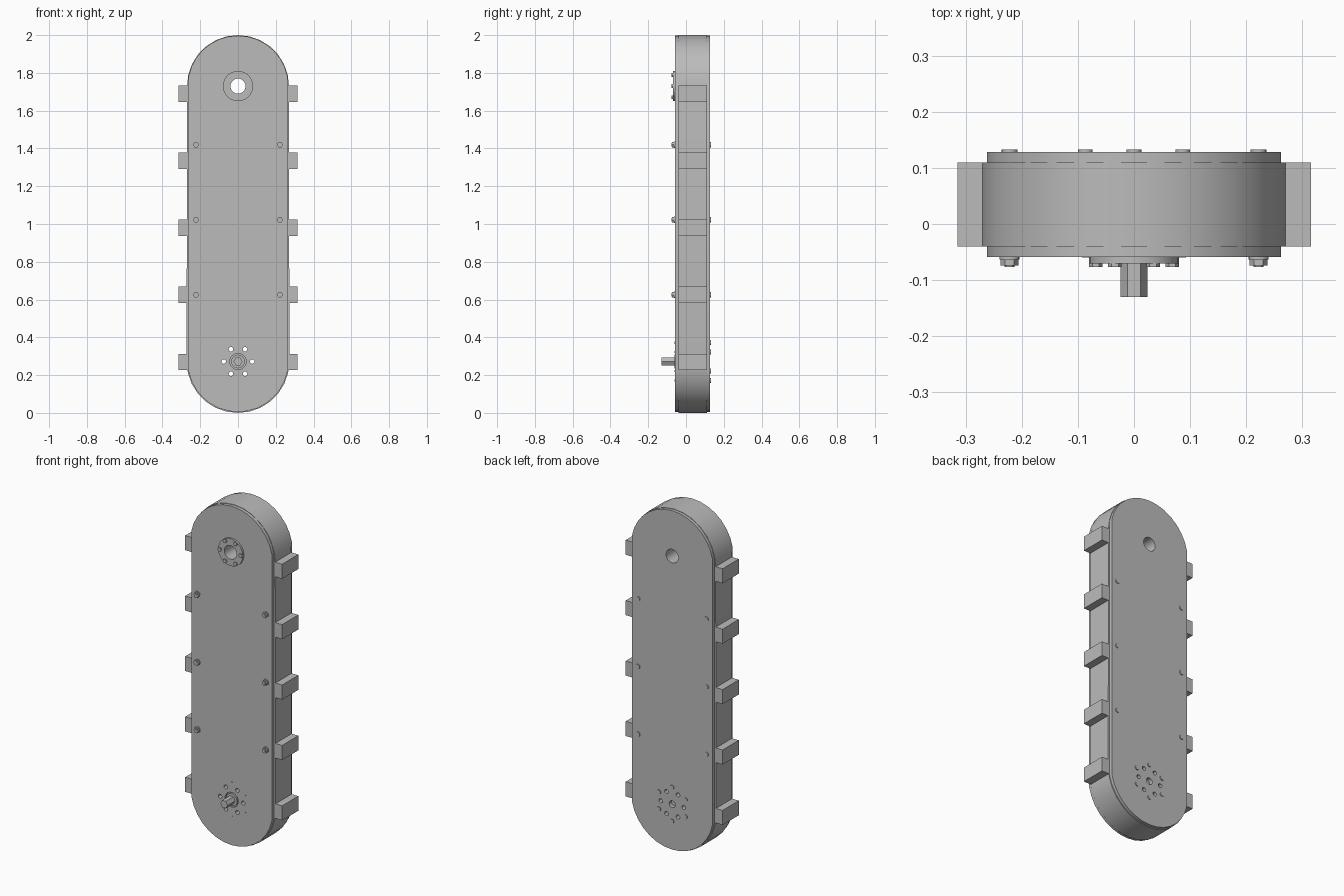
import bpy, bmesh, math

old = bpy.data.objects.get("Cube")
if old:
    bpy.data.objects.remove(old, do_unlink=True)

gray = bpy.data.materials.new("plain_gray")
gray.use_nodes = True
gray.diffuse_color = (0.5, 0.5, 0.5, 1)
gray.node_tree.nodes["Principled BSDF"].inputs["Base Color"].default_value = (0.5, 0.5, 0.5, 1)

FRONT, BACK = -0.059, 0.128          # outer faces of the two side plates
BELT_FRONT, BELT_BACK = -0.04, 0.11  # belt edges
TOP_Z, LOW_Z = 1.73, 0.272           # pulley axes


def prism(name, profiles, y0, y1):
    """Extrude closed (x, z) outlines from y0 to y1 into one object."""
    bm = bmesh.new()
    for pts in profiles:
        face = bm.faces.new([bm.verts.new((x, y0, z)) for x, z in pts])
        new = bmesh.ops.extrude_face_region(bm, geom=[face])["geom"]
        for v in new:
            if isinstance(v, bmesh.types.BMVert):
                v.co.y = y1
    bmesh.ops.recalc_face_normals(bm, faces=bm.faces)
    mesh = bpy.data.meshes.new(name)
    bm.to_mesh(mesh)
    bm.free()
    mesh.materials.append(gray)
    obj = bpy.data.objects.new(name, mesh)
    bpy.context.collection.objects.link(obj)
    return obj


def disc(x, z, r, sides=24):
    return [(x + r * math.cos(math.tau * i / sides), z + r * math.sin(math.tau * i / sides))
            for i in range(sides)]


def stadium(r_top, r_low, start=0, steps=14):
    """Long rounded outline; start trims the arcs where the flat sides begin."""
    pts = []
    for cz, r, base in ((TOP_Z, r_top, 0), (LOW_Z, r_low, 180)):
        for i in range(steps + 1):
            a = math.radians(base + start + (180 - 2 * start) * i / steps)
            pts.append((r * math.cos(a), cz + r * math.sin(a)))
    return pts


def ring(cz, r, offset=0):
    return [(r * math.cos(math.radians(offset + 60 * i)),
             cz + r * math.sin(math.radians(offset + 60 * i))) for i in range(6)]


def cut(obj, cutter):
    mod = obj.modifiers.new("holes", 'BOOLEAN')
    mod.operation = 'DIFFERENCE'
    mod.solver = 'EXACT'
    mod.object = cutter
    bpy.context.view_layer.objects.active = obj
    bpy.ops.object.modifier_apply(modifier=mod.name)


# Housing: belt body between two slightly smaller side plates
belt = prism("belt", [stadium(0.27, 0.272)], BELT_FRONT, BELT_BACK)
front_plate = prism("front_plate", [stadium(0.267, 0.267, 11)], FRONT, BELT_FRONT)
back_plate = prism("back_plate", [stadium(0.267, 0.267, 11)], BELT_BACK, BACK)

# Bearing flange around the upper bore
flange = prism("bearing_flange", [disc(0, TOP_Z, 0.08, 32)], -0.07, FRONT)

# Bores and drive mount holes
through = [disc(0, TOP_Z, 0.04, 32)]
through += [disc(x, z, 0.012, 16) for x, z in ring(LOW_Z, 0.075)]
bores = prism("bore_cutter", through, -0.2, 0.2)
shaft_hole = prism("shaft_hole_cutter", [disc(0, LOW_Z, 0.043)], -0.2, -0.045)
rear_hole = prism("rear_hole_cutter", [disc(0, LOW_Z, 0.02)], 0.105, 0.2)
for cutter in (bores, shaft_hole, rear_hole):
    cutter.hide_render = True
for part in (belt, front_plate, back_plate, flange):
    cut(part, bores)
cut(front_plate, shaft_hole)
for part in (belt, back_plate):
    cut(part, rear_hole)
for cutter in (bores, shaft_hole, rear_hole):
    bpy.data.objects.remove(cutter, do_unlink=True)

# Cleats along both straight runs of the belt
for side, label in ((1, "left"), (-1, "right")):
    for i in range(5):
        z = 0.27 + 0.355 * i
        box = [(side * x, z + dz) for x, dz in
               ((0.26, -0.043), (0.315, -0.043), (0.315, 0.043), (0.26, 0.043))]
        prism(f"{label}_cleat_{i + 1}", [box], BELT_FRONT, BELT_BACK)

# Hexagonal drive shaft with its bearing collar
prism("drive_shaft", [disc(0, LOW_Z, 0.024, 6)], -0.13, -0.042)
prism("shaft_collar", [disc(0, LOW_Z, 0.036)], -0.06, -0.042)

# Clamp bolts: washer, nut and stem in front, head behind
clamps = [(side * 0.222, z) for side in (1, -1) for z in (0.625, 1.022, 1.42)]
prism("clamp_washers", [disc(x, z, 0.018, 16) for x, z in clamps], -0.063, FRONT)
prism("clamp_nuts", [disc(x, z, 0.016, 6) for x, z in clamps], -0.074, -0.063)
prism("clamp_stems", [disc(x, z, 0.009, 12) for x, z in clamps], -0.077, -0.074)
prism("clamp_heads", [disc(x, z, 0.014, 16) for x, z in clamps], BACK, 0.133)

# Flange bolts, and drive mount bolts whose heads sit behind
prism("flange_bolts", [disc(x, z, 0.012, 6) for x, z in ring(TOP_Z, 0.068)], -0.077, -0.07)
mounts = ring(LOW_Z, 0.1, 30)
prism("mount_bolt_heads", [disc(x, z, 0.013, 16) for x, z in mounts], BACK, 0.133)
prism("mount_bolt_tips", [disc(x, z, 0.006, 8) for x, z in mounts], -0.06, FRONT)

# Smooth the rounded walls, keep hard edges
bpy.ops.object.select_all(action='DESELECT')
for obj in bpy.context.scene.objects:
    if obj.type == 'MESH':
        obj.select_set(True)
        bpy.context.view_layer.objects.active = obj
bpy.ops.object.shade_smooth_by_angle(angle=math.radians(30))
